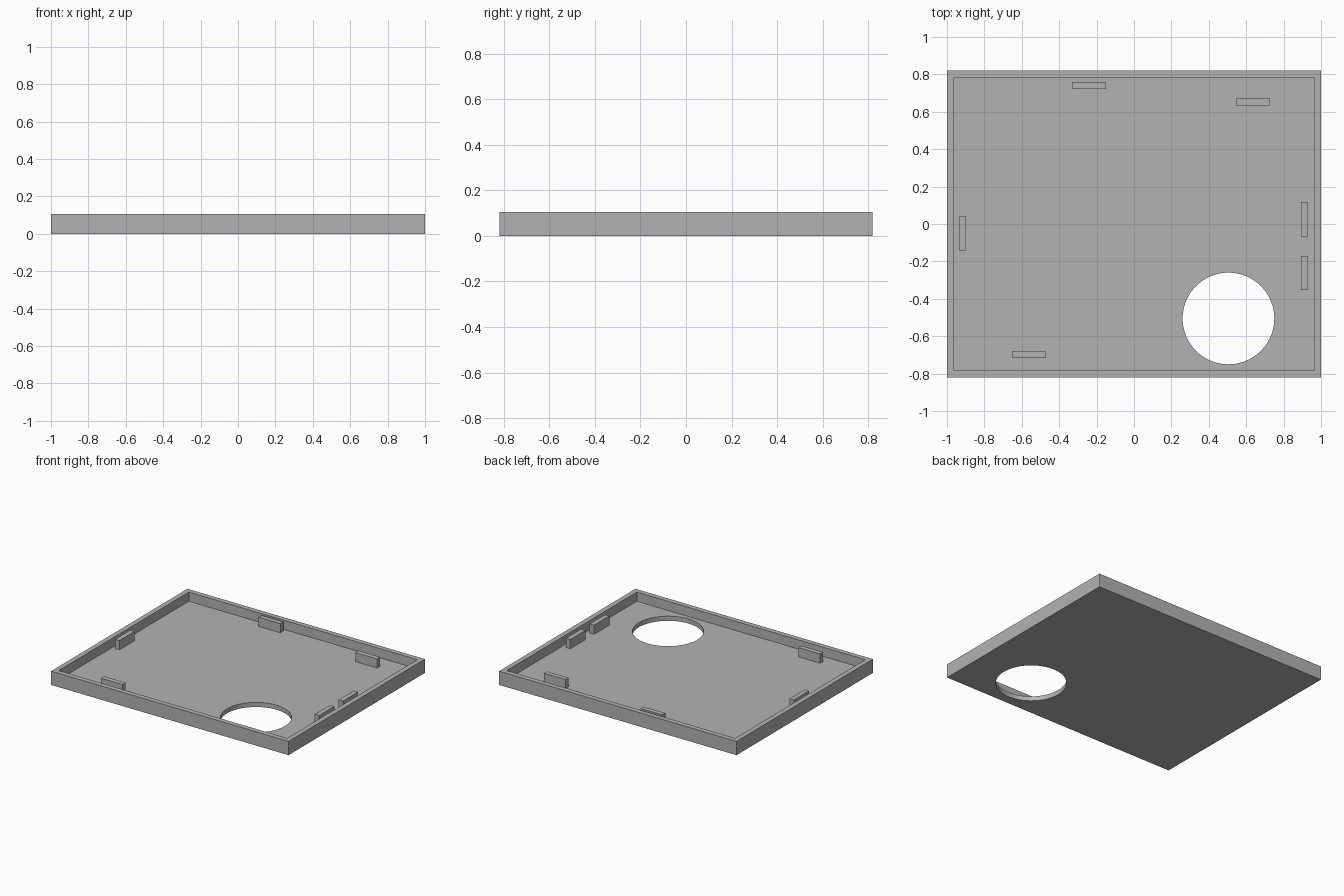
import bpy

# Remove the default cube
default = bpy.data.objects.get("Cube")
if default:
    bpy.data.objects.remove(default, do_unlink=True)

HEIGHT = 0.105
FLOOR = 0.035
WALL = 0.038
HALF_X, HALF_Y = 1.0, 0.82

# Single plain grey
grey = bpy.data.materials.new("plain_grey")
grey.use_nodes = True
colour = (0.45, 0.45, 0.45, 1)
grey.diffuse_color = colour
grey.node_tree.nodes["Principled BSDF"].inputs["Base Color"].default_value = colour


def box(name, x, y, size_x, size_y, z0, z1):
    bpy.ops.mesh.primitive_cube_add(size=1, location=(x, y, (z0 + z1) / 2))
    obj = bpy.context.object
    obj.name = name
    obj.scale = (size_x, size_y, z1 - z0)
    bpy.ops.object.transform_apply(location=False, rotation=False, scale=True)
    obj.data.materials.append(grey)
    return obj


def cut(target, cutter):
    mod = target.modifiers.new(cutter.name, "BOOLEAN")
    mod.operation = "DIFFERENCE"
    mod.solver = "EXACT"
    mod.object = cutter
    cutter.hide_render = True
    cutter.hide_set(True)
    cutter.display_type = "WIRE"


# Shallow open tray
tray = box("tray", 0, 0, 2 * HALF_X, 2 * HALF_Y, 0, HEIGHT)
cavity = box("cavity_cutter", 0, 0, 2 * (HALF_X - WALL), 2 * (HALF_Y - WALL),
             FLOOR, HEIGHT + 0.1)

# Round opening through the floor
bpy.ops.mesh.primitive_cylinder_add(vertices=96, radius=0.245, depth=0.5,
                                    location=(0.505, -0.505, 0))
hole = bpy.context.object
hole.name = "hole_cutter"
hole.data.materials.append(grey)
cut(tray, cavity)
cut(tray, hole)

# Apply the cuts and remove the cutters
bpy.context.view_layer.objects.active = tray
for mod in list(tray.modifiers):
    bpy.ops.object.modifier_apply(modifier=mod.name)
for cutter in (cavity, hole):
    bpy.data.objects.remove(cutter, do_unlink=True)
bpy.ops.object.select_all(action="DESELECT")
tray.select_set(True)
bpy.ops.object.shade_smooth_by_angle()

# Locating tabs standing on the floor, level with the rim
LONG, THIN = 0.183, 0.037
tabs = [
    ("back_tab", -0.24, 0.741, True),
    ("back_left_tab", 0.636, 0.652, True),
    ("front_tab", -0.562, -0.698, True),
    ("right_tab", -0.918, -0.051, False),
    ("left_back_tab", 0.912, 0.025, False),
    ("left_front_tab", 0.912, -0.262, False),
]
for name, x, y, along_x in tabs:
    sx, sy = (LONG, THIN) if along_x else (THIN, LONG)
    box(name, x, y, sx, sy, FLOOR - 0.01, HEIGHT)
